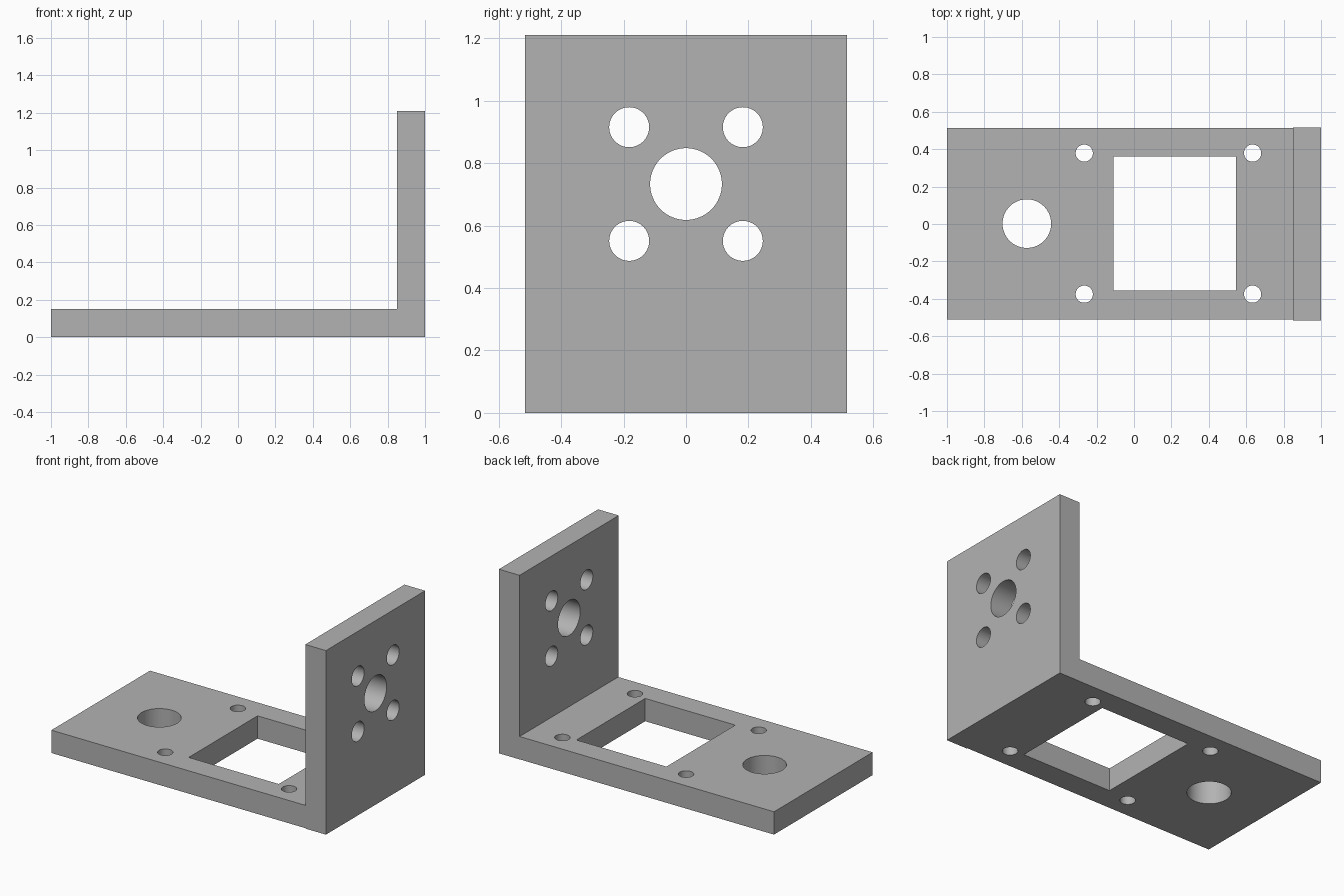
import bpy
from math import radians

if "Cube" in bpy.data.objects:
    bpy.data.objects.remove(bpy.data.objects["Cube"])

grey = bpy.data.materials.new("plain grey")
grey.use_nodes = True
colour = (0.45, 0.45, 0.45, 1)
grey.diffuse_color = colour
grey.node_tree.nodes["Principled BSDF"].inputs["Base Color"].default_value = colour


def box(name, low, high):
    centre = [(a + b) / 2 for a, b in zip(low, high)]
    bpy.ops.mesh.primitive_cube_add(size=1, location=centre)
    ob = bpy.context.object
    ob.name = name
    ob.scale = [b - a for a, b in zip(low, high)]
    bpy.ops.object.transform_apply(location=True, rotation=True, scale=True)
    ob.data.materials.append(grey)
    return ob


def rod(centre, radius, rotation=(0, 0, 0)):
    bpy.ops.mesh.primitive_cylinder_add(vertices=64, radius=radius, depth=0.5,
                                        location=centre, rotation=rotation)
    ob = bpy.context.object
    ob.name = "hole_cutter"
    ob.data.materials.append(grey)
    return ob


def cut(target, cutters):
    bpy.ops.object.select_all(action="DESELECT")
    target.select_set(True)
    bpy.context.view_layer.objects.active = target
    for cutter in cutters:
        cutter.hide_render = True
        mod = target.modifiers.new("hole", "BOOLEAN")
        mod.operation = "DIFFERENCE"
        mod.solver = "EXACT"
        mod.object = cutter
        bpy.ops.object.modifier_apply(modifier=mod.name)
        bpy.data.objects.remove(cutter)
    bpy.ops.object.shade_smooth_by_angle(angle=radians(30))


THICK = 0.15
WALL_X = 1 - THICK
MID_Y = 0.002

# Base plate with a square window, four screw holes and a cable hole
base = box("base_plate", (-1, -0.51, 0), (WALL_X, 0.514, THICK))
cutters = [box("window_cutter", (-0.11, -0.355, -0.2), (0.545, 0.36, 0.4)),
           rod((-0.573, MID_Y, 0), 0.13)]
for x in (-0.266, 0.634):
    for side in (-1, 1):
        cutters.append(rod((x, MID_Y + side * 0.377, 0), 0.046))
cut(base, cutters)

# Upright plate with a shaft hole and four bolt holes around it
wall = box("upright_plate", (WALL_X, -0.515, 0), (1, 0.515, 1.21))
turn = (0, radians(90), 0)
SHAFT_Z = 0.733
cutters = [rod((WALL_X, 0, SHAFT_Z), 0.115, turn)]
for dy in (-0.182, 0.182):
    for dz in (-0.182, 0.182):
        cutters.append(rod((WALL_X, dy, SHAFT_Z + dz), 0.064, turn))
cut(wall, cutters)
